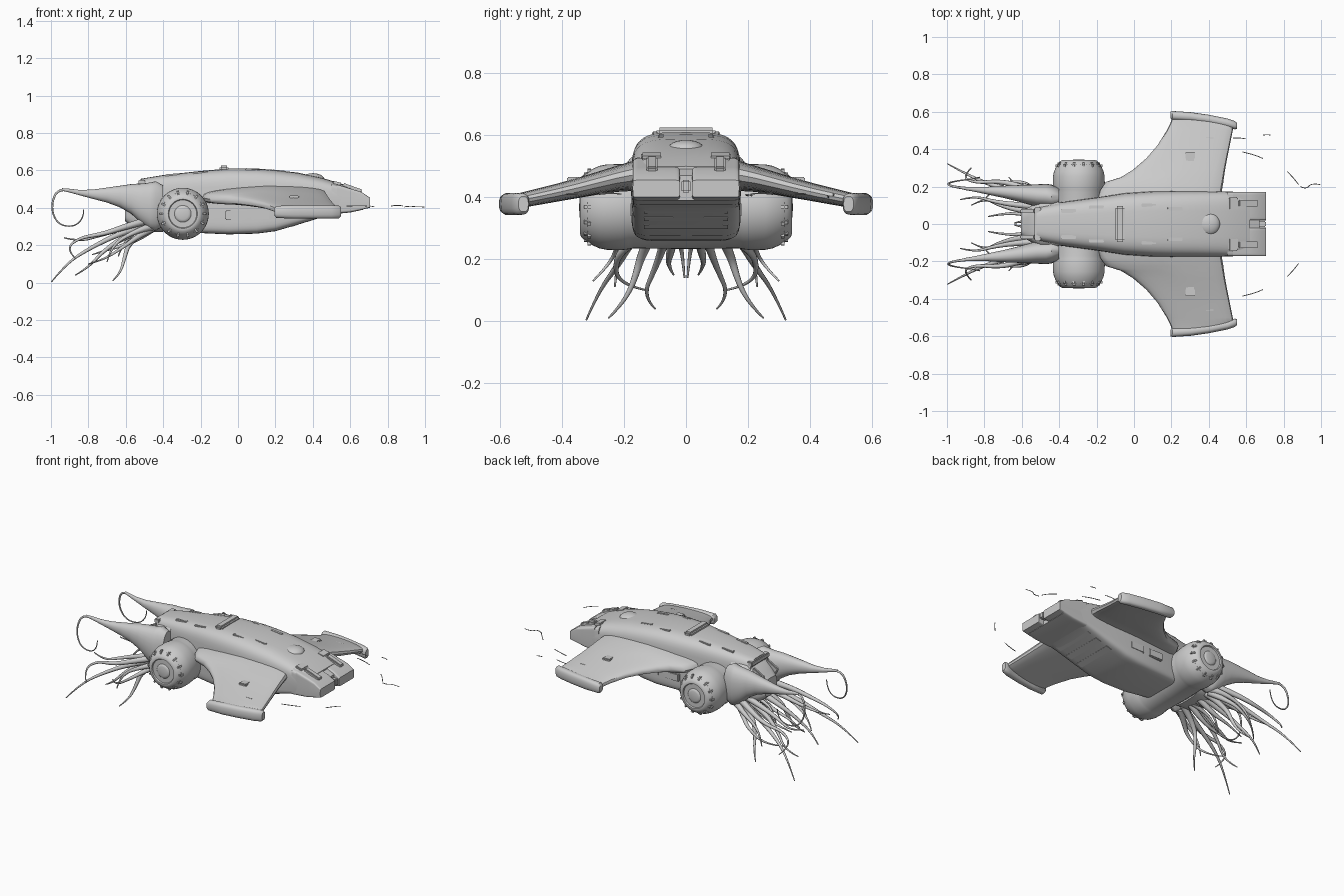
import bpy, bmesh, math
from mathutils import Vector


def finish(name, bm, angle=40):
    bmesh.ops.recalc_face_normals(bm, faces=bm.faces)
    me = bpy.data.meshes.new(name)
    bm.to_mesh(me)
    bm.free()
    ob = bpy.data.objects.new(name, me)
    bpy.context.collection.objects.link(ob)
    bpy.ops.object.select_all(action='DESELECT')
    ob.select_set(True)
    bpy.context.view_layer.objects.active = ob
    bpy.ops.object.shade_smooth_by_angle(angle=math.radians(angle))
    return ob


def mirror_y(ob):
    ob.modifiers.new("mirror", 'MIRROR').use_axis = (False, True, False)
    return ob


def loft(name, rings, angle=40):
    """Skin a list of equal-length closed rings and cap the ends."""
    bm = bmesh.new()
    vs = [[bm.verts.new(p) for p in r] for r in rings]
    n = len(rings[0])
    for a, b in zip(vs, vs[1:]):
        for i in range(n):
            bm.faces.new((a[i], a[(i + 1) % n], b[(i + 1) % n], b[i]))
    bm.faces.new(vs[0])
    bm.faces.new(vs[-1])
    return finish(name, bm, angle)


def hull_ring(x, w, zt, zm, zb, y=0, e=4, n=40, low=None):
    """Rounded-box section; 'low' sets a squarer lower half."""
    pts = []
    for i in range(n):
        c, s = math.cos(math.tau * i / n), math.sin(math.tau * i / n)
        h = zt - zm if s > 0 else zm - zb
        k = 2 / (e if s > 0 else low or e)
        pts.append((x, y + w * math.copysign(abs(c) ** k, c), zm + h * math.copysign(abs(s) ** k, s)))
    return pts


def box(name, loc, size, tilt=0, both=False, bevel=0.005):
    bm = bmesh.new()
    bmesh.ops.create_cube(bm, size=1)
    bmesh.ops.scale(bm, vec=size, verts=bm.verts)
    bmesh.ops.bevel(bm, geom=bm.edges[:], offset=bevel, segments=2, affect='EDGES')
    ob = finish(name, bm)
    for v in ob.data.vertices:
        p = Vector(v.co)
        v.co = (p.x * math.cos(tilt) + p.z * math.sin(tilt) + loc[0], p.y + loc[1],
                p.z * math.cos(tilt) - p.x * math.sin(tilt) + loc[2])
    return mirror_y(ob) if both else ob


def tube(name, pts, r0, r1, both=True):
    """Tapered tendril along a smooth path."""
    cu = bpy.data.curves.new(name, 'CURVE')
    cu.dimensions, cu.bevel_depth, cu.bevel_resolution = '3D', 1, 2
    cu.resolution_u, cu.use_fill_caps = 6, True
    for s in ((1, -1) if both else (1,)):
        sp = cu.splines.new('NURBS')
        sp.points.add(len(pts) - 1)
        for i, p in enumerate(pts):
            t = i / (len(pts) - 1)
            sp.points[i].co = (p[0], p[1] * s, p[2], 1)
            sp.points[i].radius = r1 + (r0 - r1) * (1 - t) ** 1.5
        sp.order_u, sp.use_endpoint_u = 3, True
    ob = bpy.data.objects.new(name, cu)
    bpy.context.collection.objects.link(ob)
    return ob


# Main hull: side profile and width along x, boxy underside
hull = [(-.52, .09, .555, .45, .30), (-.40, .115, .575, .45, .28), (-.2, .142, .597, .45, .265),
        (-.05, .165, .61, .45, .258), (.1, .175, .61, .45, .262), (.2, .177, .602, .45, .275),
        (.32, .176, .588, .45, .31), (.45, .174, .56, .45, .35), (.55, .172, .53, .45, .375),
        (.62, .17, .50, .44, .382)]
loft("hull", [hull_ring(*h, low=9) for h in hull])

# Tail deck: two square-ended plates with a notch between
loft("tail_block", [hull_ring(x, .172, t, .43, b, e=14) for x, t, b in
                    ((.5, .53, .365), (.6, .50, .375), (.67, .47, .39))], 30)
mirror_y(loft("tail_plate", [hull_ring(x, .076, t, .43, b, .096, 14) for x, t, b in
                             ((.53, .525, .375), (.62, .497, .382), (.66, .485, .39), (.705, .455, .40))], 30))
box("tail_vent", (.61, .11, .504), (.11, .035, .024), .34, True)
box("tail_hatch", (.53, .11, .532), (.05, .07, .014), .25, True)
box("tail_nozzle", (.685, 0, .435), (.04, .03, .04))

# Nose between the horns, with recessed rim
loft("nose", [hull_ring(*h) for h in
              ((-.40, .13, .55, .41, .27), (-.5, .125, .53, .41, .27),
               (-.57, .085, .47, .39, .30), (-.605, .06, .44, .38, .33))])
box("nose_rim", (-.515, 0, .535), (.035, .18, .03))
box("nose_cheek", (-.56, .07, .47), (.09, .02, .05), -.5, True)

# Roof ridge, roof dome and low raised panels
box("roof_ridge", (-.075, 0, .610), (.05, .19, .03), bevel=.01)
bm = bmesh.new()
bmesh.ops.create_uvsphere(bm, u_segments=24, v_segments=12, radius=.06)
dome = finish("roof_dome", bm)
dome.location, dome.scale = (.4, 0, .555), (1, 1, .5)
for x, y, z in ((-.35, .07, .576), (-.2, .09, .588), (.08, .1, .602), (.22, .08, .595)):
    box("roof_panel", (x, y, z), (.08, .02, .012), .1 if x > 0 else -.08, True, .003)
for x in (-.02, .12):
    box("side_panel", (x, .166, .36), (.1, .025, .05), 0, True)
for x in (.30, .38, .46):
    box("belly_rib", (x, 0, .338 + (x - .38) * .31), (.05, .28, .02), -.3)

# Wings: (y, leading x, trailing x, z, thickness)
wing = [(.10, -.2, .47, .48, .10), (.18, -.18, .47, .470, .09), (.225, -.15, .478, .461, .08),
        (.25, -.07, .481, .455, .077), (.29, -.005, .487, .445, .072), (.35, .065, .498, .430, .065),
        (.42, .125, .512, .414, .058), (.5, .175, .528, .397, .052), (.54, .195, .532, .388, .05),
        (.57, .205, .45, .382, .048)]
rings = []
for y, a, b, z, th in wing:
    ring = []
    for i in range(28):
        t = math.tau * i / 28
        u = (1 - math.cos(t)) / 2
        droop = .05 * max(0, .5 - u) * max(0, 1 - (y - .1) / .3)
        ring.append((a + (b - a) * u, y, z - droop + th / 2 * math.copysign(abs(math.sin(t)) ** .6, math.sin(t))))
    rings.append(ring)
mirror_y(loft("wing", rings))

# Wing tip pods, curved in plan
tip = [(.195, .582, .018, .02), (.205, .58, .024, .032), (.3, .574, .024, .036), (.4, .56, .024, .036),
       (.5, .54, .024, .036), (.54, .528, .022, .034), (.55, .525, .016, .025)]
mirror_y(loft("wing_tip", [hull_ring(x, ry, .378 + rz, .378, .378 - rz, y, 2.6, 20) for x, y, ry, rz in tip]))
for x, y, z, sx, sy in ((.3, .34, .458, .05, .09), (.38, .46, .424, .1, .015)):
    box("wing_panel", (x, y, z), (sx, sy, .016), .0, True, .004)

# Engine drums: cross cylinder with lathed round ends and soft studs
prof = [(0, .135), (.17, .133), (.185, .136), (.21, .139), (.255, .138), (.28, .133), (.305, .122), (.325, .110),
        (.338, .097), (.343, .085), (.343, .078), (.336, .074), (.336, .045), (.341, .04), (.344, .03), (.345, .005)]
EX, EZ, N = -.295, .368, 48
mirror_y(loft("engine_drum", [[(EX + r * math.cos(math.tau * i / N), y, EZ + r * math.sin(math.tau * i / N))
                               for i in range(N)] for y, r in prof]))
for i in range(14):
    a = math.tau * i / 14
    box("engine_stud", (EX + .106 * math.cos(a), .312, EZ + .106 * math.sin(a)), (.04, .036, .034), -a, True, .012)

# Large front horns
horn = [(-.40, .14, .41, .05, .11), (-.44, .145, .41, .065, .132), (-.47, .15, .41, .065, .125),
        (-.52, .152, .425, .06, .105), (-.57, .158, .447, .052, .08), (-.63, .165, .46, .042, .058),
        (-.7, .172, .468, .032, .04), (-.78, .178, .473, .021, .024), (-.85, .185, .482, .013, .014),
        (-.9, .19, .492, .009, .010), (-.94, .197, .498, .006, .007)]
mirror_y(loft("horn", [hull_ring(x, ry, z + rz, z, z - rz, y, 2.2, 24) for x, y, z, ry, rz in horn]))
tube("horn_curl", [(-.92, .193, .496), (-.965, .2, .498), (-.995, .21, .43), (-.99, .22, .36), (-.95, .23, .305),
                   (-.87, .24, .30), (-.825, .25, .35), (-.825, .25, .39)], .007, .003)

# Hanging tentacles (mirrored pairs)
paths = [
    [(-.46, .12, .32), (-.62, .17, .27), (-.8, .22, .18), (-.92, .28, .1), (-.997, .322, .004)],
    [(-.46, .10, .30), (-.58, .14, .23), (-.61, .17, .12), (-.63, .21, .05), (-.67, .25, .01)],
    [(-.46, .06, .30), (-.6, .07, .25), (-.72, .1, .17), (-.8, .14, .08), (-.87, .1, .04)],
    [(-.46, .14, .34), (-.6, .2, .30), (-.72, .23, .26), (-.85, .22, .24), (-.92, .25, .18), (-.87, .3, .13)],
    [(-.46, .04, .29), (-.55, .05, .22), (-.68, .06, .18), (-.78, .04, .15)],
    [(-.46, .09, .33), (-.62, .1, .29), (-.75, .12, .25), (-.85, .15, .22), (-.93, .13, .24)],
    [(-.46, .13, .29), (-.53, .18, .25), (-.6, .23, .2), (-.72, .22, .12), (-.8, .13, .1)],
    [(-.46, .15, .30), (-.54, .2, .28), (-.68, .22, .2), (-.7, .23, .11)],
    [(-.46, .02, .28), (-.56, .02, .26), (-.62, .01, .2), (-.64, .005, .14)],
]
for k, p in enumerate(paths):
    tube("tentacle", p, .022 if k < 8 else .014, .003)

# Thin broken trailing wisps behind the wings
for pts, both in (([(.53, .46, .40), (.56, .462, .405), (.6, .455, .405)], False),
                  ([(.69, .475, .41), (.71, .48, .41), (.73, .475, .405)], False),
                  ([(.58, .385, .41), (.65, .37, .412), (.69, .35, .41)], True),
                  ([(.82, .28, .41), (.86, .24, .415), (.88, .21, .41)], True),
                  ([(.89, .2, .405), (.92, .185, .41), (.95, .22, .405), (.998, .21, .405)], False)):
    tube("wisp", pts, .0025, .002, both)
